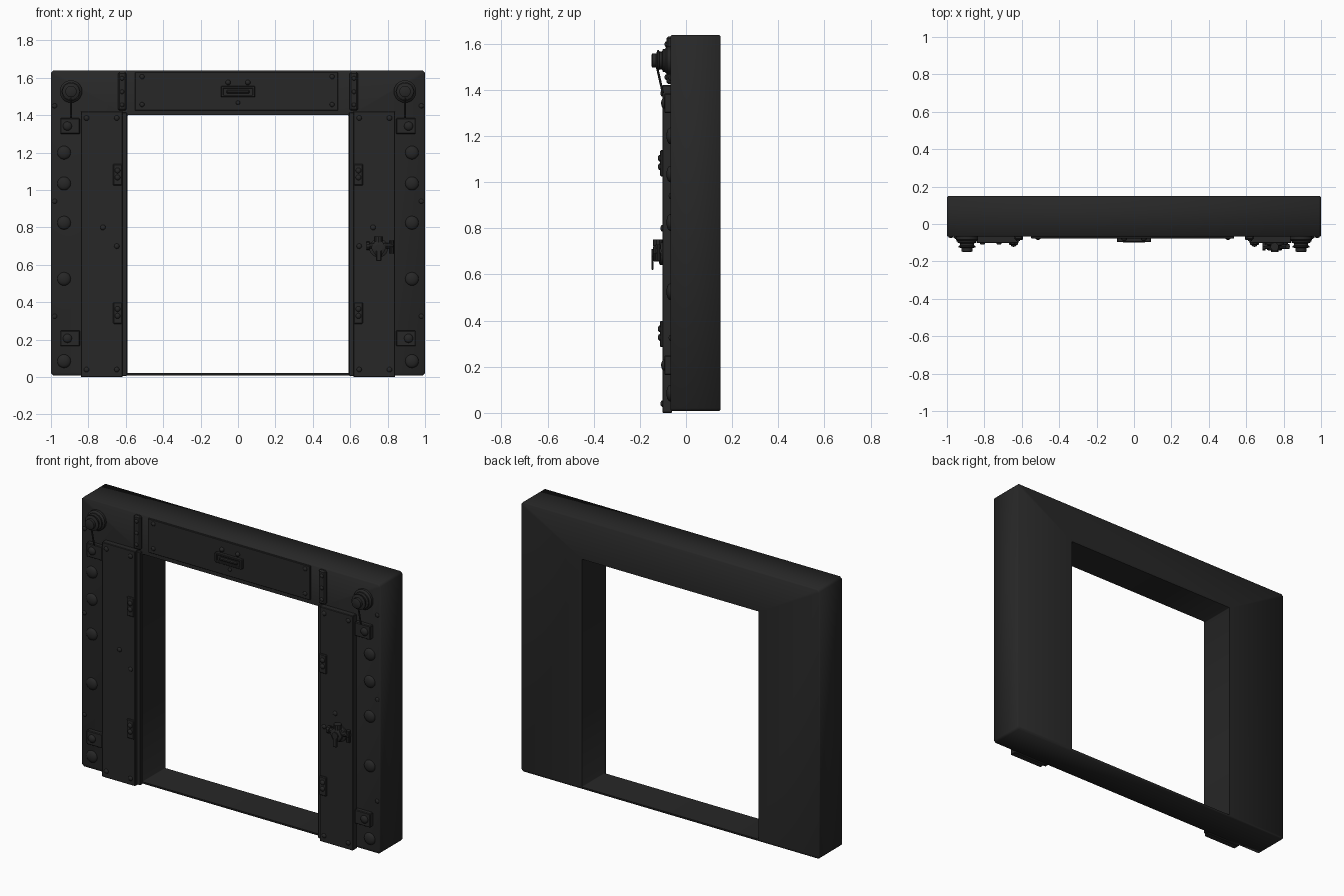
import bpy, bmesh, math
from mathutils import Vector, Matrix

cube = bpy.data.objects.get("Cube")
if cube:
    bpy.data.objects.remove(cube, do_unlink=True)


def material(name, rgb):
    m = bpy.data.materials.new(name)
    m.use_nodes = True
    m.diffuse_color = (*rgb, 1)
    bsdf = next(n for n in m.node_tree.nodes if n.type == 'BSDF_PRINCIPLED')
    bsdf.inputs["Base Color"].default_value = (*rgb, 1)
    return m


IRON = material("dark_iron", (0.02, 0.02, 0.02))
FRONT = -0.068      # face of the frame
PLATE = -0.102      # face of the side plates


def finish(name, bm, smooth=35):
    bmesh.ops.recalc_face_normals(bm, faces=bm.faces)
    me = bpy.data.meshes.new(name)
    bm.to_mesh(me)
    bm.free()
    ob = bpy.data.objects.new(name, me)
    bpy.context.collection.objects.link(ob)
    me.materials.append(IRON)
    bpy.ops.object.select_all(action='DESELECT')
    ob.select_set(True)
    bpy.context.view_layer.objects.active = ob
    if smooth >= 180:
        bpy.ops.object.shade_smooth()
    else:
        bpy.ops.object.shade_smooth_by_angle(angle=math.radians(smooth))
    return ob


def box(name, x, y, z, bevel=0.004):
    """Bevelled block from (min, max) ranges."""
    bm = bmesh.new()
    bmesh.ops.create_cube(bm, size=1)
    for v in bm.verts:
        v.co = Vector([sum(r) / 2 + c * (r[1] - r[0]) for r, c in zip((x, y, z), v.co)])
    if bevel:
        bmesh.ops.bevel(bm, geom=bm.edges[:], offset=bevel, segments=1, affect='EDGES')
    return finish(name, bm)


def turned(name, x, z, profile, sides=16):
    """Lathe (radius, y) points about an axis facing the front."""
    bm = bmesh.new()
    rings = []
    for r, y in profile:
        rings.append([bm.verts.new((x + r * math.cos(a), y, z + r * math.sin(a)))
                      for a in (math.tau * i / sides for i in range(sides))])
    for a, b in zip(rings, rings[1:]):
        for i in range(sides):
            j = (i + 1) % sides
            bm.faces.new((a[i], a[j], b[j], b[i]))
    bm.faces.new(rings[0])
    bm.faces.new(rings[-1])
    return finish(name, bm)


def rivet(name, x, z, r, y, height, sides=12):
    """Domed rivet head sitting on the surface at y."""
    arc = [(r * math.cos(a), y - height * math.sin(a))
           for a in (0, 0.35, 0.7, 1.05, 1.4)]
    return turned(name, x, z, [(r, y + 0.01)] + arc, sides)


def rod(name, a, b, r, sides=10):
    a, b = Vector(a), Vector(b)
    bm = bmesh.new()
    turn = (b - a).to_track_quat('Z', 'Y').to_matrix().to_4x4()
    bmesh.ops.create_cone(bm, cap_ends=True, segments=sides, radius1=r, radius2=r,
                          depth=(b - a).length,
                          matrix=Matrix.Translation((a + b) / 2) @ turn)
    return finish(name, bm)


# Main frame: a rectangular ring with trimmed outer corners
def loop(bm, x, z0, z1, c, y):
    pts = [(-x + c, z0), (x - c, z0), (x, z0 + c), (x, z1 - c),
           (x - c, z1), (-x + c, z1), (-x, z1 - c), (-x, z0 + c)]
    return [bm.verts.new((px, y, pz)) for px, pz in pts]


bm = bmesh.new()
outer, inner, soft = (1.0, 0.008, 1.638), (0.592, 0.022, 1.4), 0.006
section = []
for grow, y in ((-soft, FRONT), (0, FRONT + soft), (0, 0.144), (-soft, 0.15)):
    section.append(loop(bm, outer[0] + grow, outer[1] - grow, outer[2] + grow, 0.012, y))
for y in (0.15, FRONT):
    section.append(loop(bm, *inner, 0.003, y))
for a, b in zip(section, section[1:] + section[:1]):
    for i in range(8):
        j = (i + 1) % 8
        bm.faces.new((a[i], a[j], b[j], b[i]))
finish("door_frame", bm, 50)

# Top plate with its screws
box("top_plate", (-0.55, 0.535), (-0.077, -0.06), (1.425, 1.63), 0.002)
for x in (-0.513, 0.503):
    for z in (1.457, 1.606):
        rivet("top_plate_screw", x, z, 0.013, -0.077, 0.008)
rivet("top_plate_screw", 0, 1.467, 0.011, -0.077, 0.008)

# Recessed pull in the middle of the top plate
box("pull_base", (-0.092, 0.092), (-0.087, -0.07), (1.497, 1.555))
for z in (1.503, 1.549):
    box("pull_rim_bar", (-0.088, 0.088), (-0.096, -0.08), (z - 0.006, z + 0.006), 0.002)
for x in (-0.084, 0.084):
    box("pull_rim_end", (x - 0.007, x + 0.007), (-0.096, -0.08), (1.5, 1.552), 0.002)
box("pull_bar", (-0.062, 0.062), (-0.1, -0.08), (1.517, 1.535), 0.005)
for x in (-0.053, 0.053):
    rivet("pull_stud", x, 1.575, 0.014, -0.077, 0.014)

for s, side in ((1, "left"), (-1, "right")):
    def span(a, b):
        return tuple(sorted((s * a, s * b)))

    # Side plate, its inner lip and its screws
    box(side + "_side_plate", span(0.617, 0.84), (PLATE, -0.06), (0, 1.42), 0.003)
    box(side + "_inner_lip", span(0.594, 0.62), (-0.085, -0.06), (0.005, 1.415), 0.003)
    for x, z in ((0.81, 1.385), (0.648, 1.385), (0.81, 0.04), (0.648, 0.04),
                 (0.722, 0.8), (0.648, 0.7)):
        rivet(side + "_plate_screw", s * x, z, 0.014, PLATE, 0.009)

    # Small latches on the inner edge of the plate
    for z in (1.082, 0.342):
        box(side + "_latch", span(0.62, 0.668), (-0.112, -0.095), (z - 0.057, z + 0.057))
        for dz in (-0.015, 0.022):
            rivet(side + "_latch_bolt", s * 0.644, z + dz, 0.015, -0.112, 0.01)

    # Strap beside the top plate
    box(side + "_top_strap", span(0.595, 0.642), (-0.085, -0.06), (1.425, 1.63), 0.008)
    for z in (1.455, 1.525, 1.597):
        rivet(side + "_strap_bolt", s * 0.62, z, 0.012, -0.085, 0.008)

    # Hinge brackets on the outer edge of the plate
    for z in (1.342, 0.207):
        box(side + "_bracket", span(0.845, 0.95), (-0.094, -0.06), (z - 0.042, z + 0.042))
        rivet(side + "_bracket_bolt", s * 0.912, z, 0.024, -0.094, 0.014, 16)

    # Domed rivets along the jamb
    for z in (1.2, 1.035, 0.825, 0.525, 0.085):
        rivet(side + "_jamb_rivet", s * 0.93, z, 0.036, FRONT, 0.017, 20)
    for z in (1.45, 0.94, 0.325):
        rivet(side + "_edge_rivet", s * 0.98, z, 0.013, FRONT, 0.007)

    # Corner knob with its hanging lever
    turned(side + "_corner_knob", s * 0.893, 1.527,
           [(0.06, -0.06), (0.06, -0.083), (0.05, -0.092), (0.05, -0.1), (0.038, -0.104),
            (0.038, -0.114), (0.046, -0.118), (0.046, -0.124), (0.03, -0.129),
            (0.03, -0.146), (0.024, -0.149)], 20)
    rod(side + "_knob_lever", (s * 0.893, -0.126, 1.5), (s * 0.893, -0.1, 1.385), 0.005)

# Valve on the left side plate
VX, VZ = 0.752, 0.69
turned("valve_base", VX, VZ, [(0.05, -0.095), (0.05, -0.112), (0.04, -0.118)], 20)
turned("valve_nut", VX, VZ, [(0.04, -0.115), (0.04, -0.138), (0.03, -0.143)], 6)
turned("valve_stem", VX, VZ, [(0.02, -0.14), (0.02, -0.15)])
rod("valve_pipe", (VX - 0.065, -0.12, VZ + 0.012), (VX + 0.08, -0.12, VZ + 0.012), 0.014)
rod("valve_end_cap", (VX + 0.07, -0.12, VZ - 0.03), (VX + 0.07, -0.12, VZ + 0.04), 0.012)
rod("valve_side_knob", (VX - 0.065, -0.12, VZ + 0.012), (VX - 0.048, -0.12, VZ + 0.012), 0.022)
rod("valve_top_cap", (VX, -0.122, VZ + 0.03), (VX, -0.122, VZ + 0.062), 0.022)
box("valve_lever", (VX - 0.014, VX + 0.014), (-0.15, -0.14), (VZ - 0.07, VZ + 0.012))
